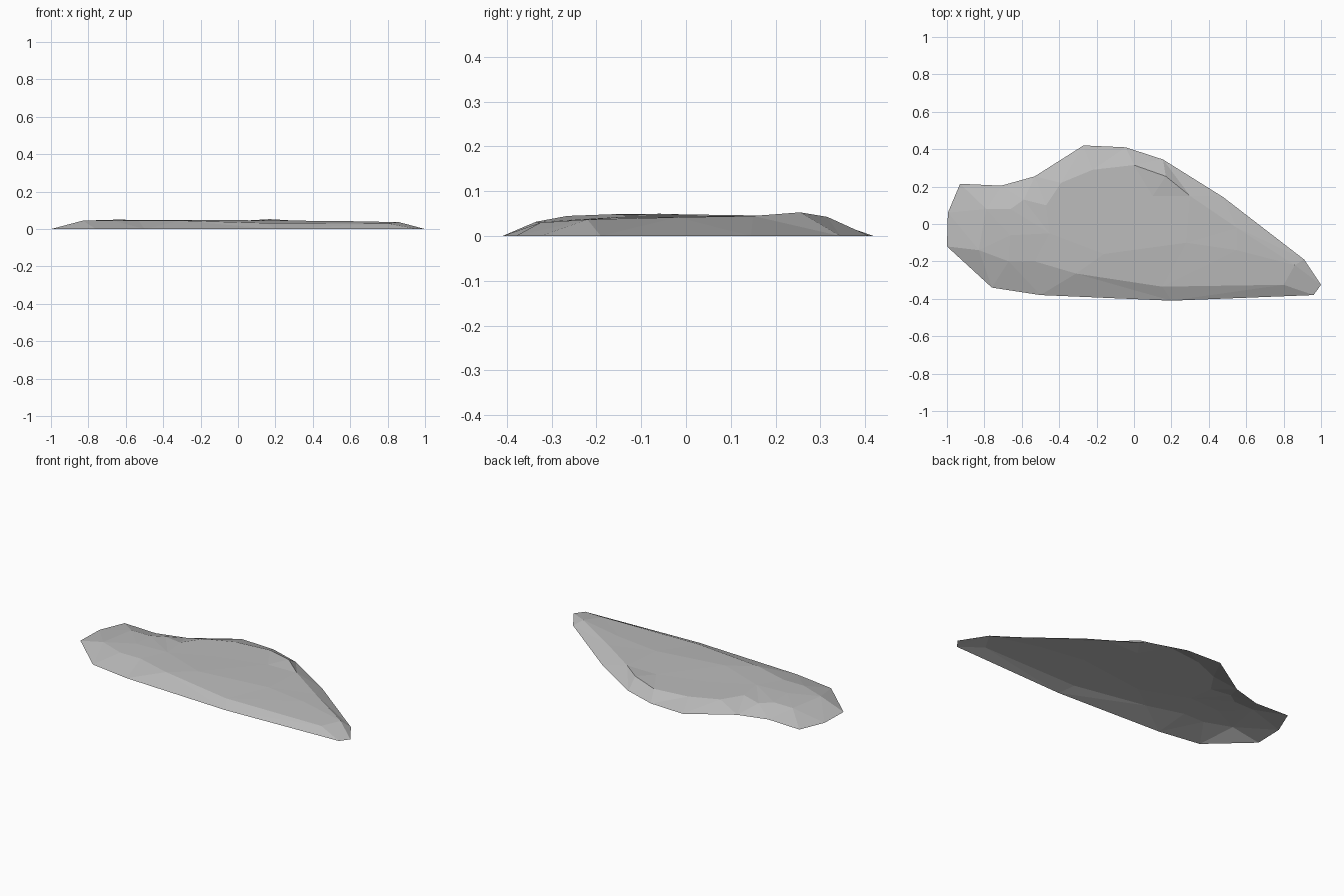
import bpy
import bmesh
from mathutils import Vector
from mathutils.geometry import delaunay_2d_cdt

# Remove the default cube
default_cube = bpy.data.objects.get("Cube")
if default_cube:
    bpy.data.objects.remove(default_cube, do_unlink=True)


def make_material(name, color):
    material = bpy.data.materials.new(name)
    material.use_nodes = True
    material.diffuse_color = color
    shader = material.node_tree.nodes["Principled BSDF"]
    shader.inputs["Base Color"].default_value = color
    shader.inputs["Roughness"].default_value = 0.9
    return material


def loop_edges(start, count):
    """Closed ring of constraint edges over consecutive points."""
    return [(start + i, start + (i + 1) % count) for i in range(count)]


def faceted_shell(name, rings, loose_points, material):
    """Triangulate nested rings and loose points into an open flat-shaded shell."""
    points, edges = [], []
    for ring in rings:
        edges += loop_edges(len(points), len(ring))
        points += ring
    points += loose_points

    flat = [Vector(p[:2]) for p in points]
    verts, _, faces, origins, _, _ = delaunay_2d_cdt(flat, edges, [], 1, 1e-5)

    bm = bmesh.new()
    made = []
    for co, source in zip(verts, origins):
        height = points[source[0]][2] if source else 0.03
        made.append(bm.verts.new((co.x, co.y, height)))
    for face in faces:
        bm.faces.new([made[i] for i in face])
    bm.normal_update()
    bmesh.ops.reverse_faces(bm, faces=[f for f in bm.faces if f.normal.z < 0])

    mesh = bpy.data.meshes.new(name)
    bm.to_mesh(mesh)
    bm.free()
    mesh.materials.append(material)
    shell = bpy.data.objects.new(name, mesh)
    bpy.context.collection.objects.link(shell)
    return shell


# Ground outline of the slab, counter-clockwise from the blunt end
outline = [
    (-1, -.12), (-.76, -.34), (-.5, -.38), (.2, -.41), (.96, -.38),
    (1, -.325), (.91, -.19), (.475, .145), (.155, .345), (-.045, .41),
    (-.27, .42), (-.53, .255), (-.71, .205), (-.93, .215), (-.995, .06),
]
rim = [(x, y, 0) for x, y in outline]

# Shoulder where the sloping sides meet the worn top
shoulder = [
    (-.83, -.14, .045), (-.67, -.2, .045), (-.53, -.2, .045),
    (-.31, -.265, .045), (.15, -.335, .032), (.8, -.325, .03),
    (.86, -.22, .037), (.55, -.02, .042), (.3, .15, .045),
    (.17, .255, .053), (0, .315, .043), (-.22, .29, .044),
    (-.39, .22, .045), (-.47, .1, .047), (-.59, .13, .04),
    (-.66, .08, .046), (-.79, .08, .045),
]

# Shallow bumps and dips on top
bumps = [
    (-.16, -.16, .049), (.55, -.14, .043), (.1, .15, .043),
    (.28, -.1, .045), (-.45, -.05, .049), (-.66, -.06, .05),
    (-.2, .07, .045),
]

stone = make_material("grey stone", (.5, .5, .5, 1))
faceted_shell("rock_slab", [rim, shoulder], bumps, stone)
